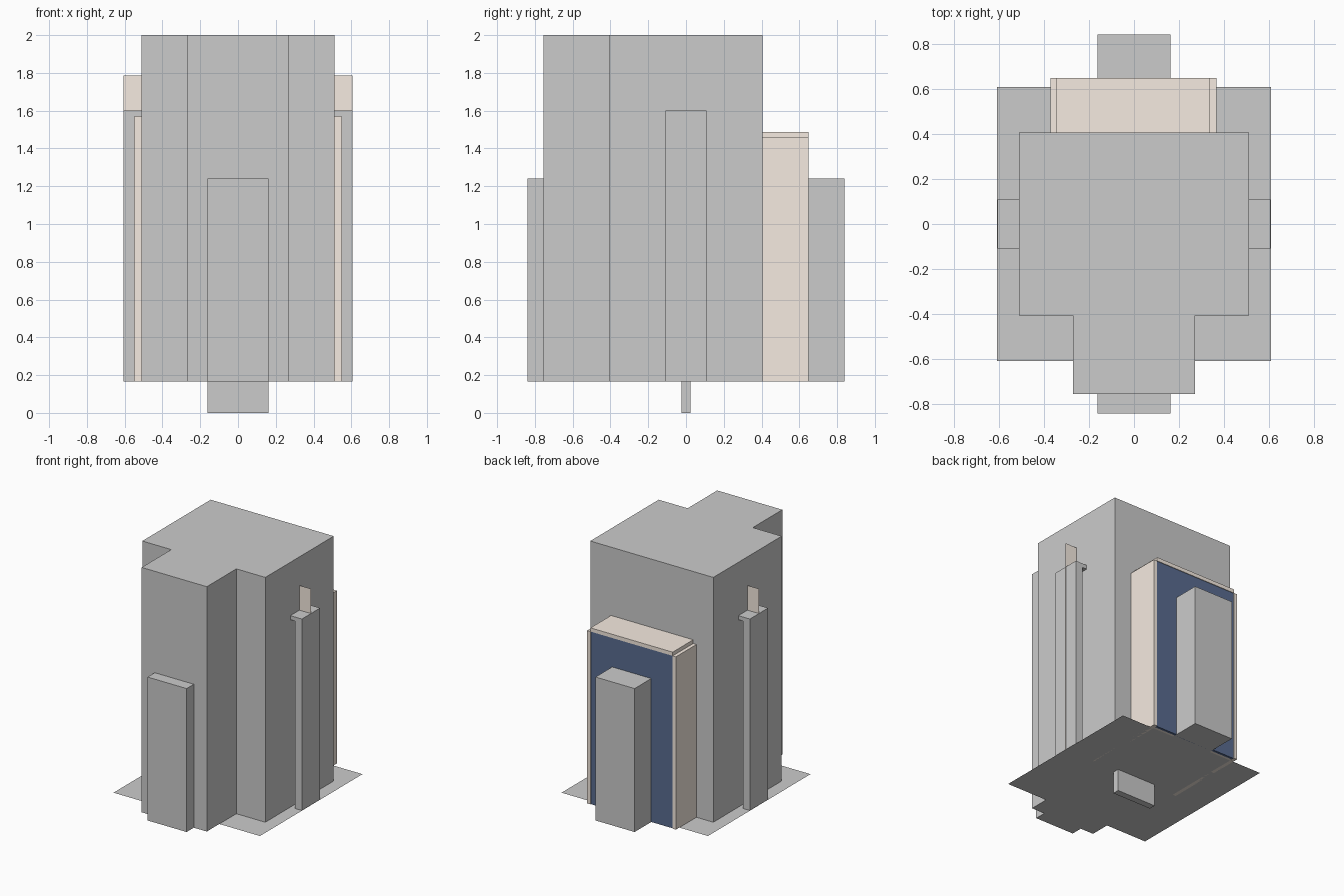
import bpy, bmesh
from mathutils import Vector

if "Cube" in bpy.data.objects:
    bpy.data.objects.remove(bpy.data.objects["Cube"])

BASE = 0.165  # level of the base sheet


def material(name, rgb):
    m = bpy.data.materials.new(name)
    m.diffuse_color = (*rgb, 1)
    m.use_nodes = True
    m.node_tree.nodes["Principled BSDF"].inputs["Base Color"].default_value = m.diffuse_color
    return m


tan = material("tan", (0.92, 0.83, 0.75))
navy = material("navy", (0.10, 0.15, 0.28))


def prism(name, points, offset=None, mat=None):
    """Flat outline, extruded along offset when one is given."""
    bm = bmesh.new()
    face = bm.faces.new([bm.verts.new(p) for p in points])
    if offset:
        geom = bmesh.ops.extrude_face_region(bm, geom=[face], use_keep_orig=True)["geom"]
        verts = [g for g in geom if isinstance(g, bmesh.types.BMVert)]
        bmesh.ops.translate(bm, verts=verts, vec=Vector(offset))
        bmesh.ops.recalc_face_normals(bm, faces=bm.faces)
    mesh = bpy.data.meshes.new(name)
    bm.to_mesh(mesh)
    bm.free()
    obj = bpy.data.objects.new(name, mesh)
    bpy.context.collection.objects.link(obj)
    if mat:
        mesh.materials.append(mat)
    return obj


def box(name, x, y, z, mat=None):
    pts = [(x[0], y[0], z[0]), (x[1], y[0], z[0]), (x[1], y[1], z[0]), (x[0], y[1], z[0])]
    return prism(name, pts, (0, 0, z[1] - z[0]), mat)


def mirrored(half):
    return half + [(-a, b) for a, b in reversed(half)]


# T-shaped main block
outline = mirrored([(0.27, -0.755), (0.27, -0.405), (0.51, -0.405), (0.51, 0.405)])
prism("main_block", [(x, y, BASE) for x, y in outline], (0, 0, 2 - BASE))

# Arch running through the block, showing as side pillars
arch = mirrored([(0.547, BASE), (0.605, BASE), (0.605, 1.60)])
arch += [(-0.547, 1.57), (0.547, 1.57)]
prism("side_arch", [(x, -0.108, z) for x, z in arch], (0, 0.216, 0))

# Thin sheets: horizontal base and upright cross panel
w = 0.607
prism("base_sheet", [(-w, -w, BASE), (w, -w, BASE), (w, w, BASE), (-w, w, BASE)])
prism("cross_panel", [(-w, 0, BASE), (w, 0, BASE), (w, 0, 1.785), (-w, 0, 1.785)], mat=tan)

# Long block showing at front and back, and the peg below
box("through_block", (-0.162, 0.162), (-0.84, 0.84), (BASE, 1.24))
box("bottom_peg", (-0.162, 0.162), (-0.025, 0.025), (0, BASE))

# Rear cabinet: side walls, lid, floor and dark panel
box("cabinet_left", (-0.37, -0.343), (0, 0.648), (BASE, 1.46), tan)
box("cabinet_right", (0.338, 0.366), (0, 0.648), (BASE, 1.46), tan)
box("cabinet_lid", (-0.343, 0.338), (0, 0.648), (1.46, 1.488), tan)
box("cabinet_floor", (-0.343, 0.338), (0, 0.64), (BASE + 0.001, 0.185), tan)
box("cabinet_panel", (-0.343, 0.338), (0.625, 0.643), (BASE, 1.46), navy)
